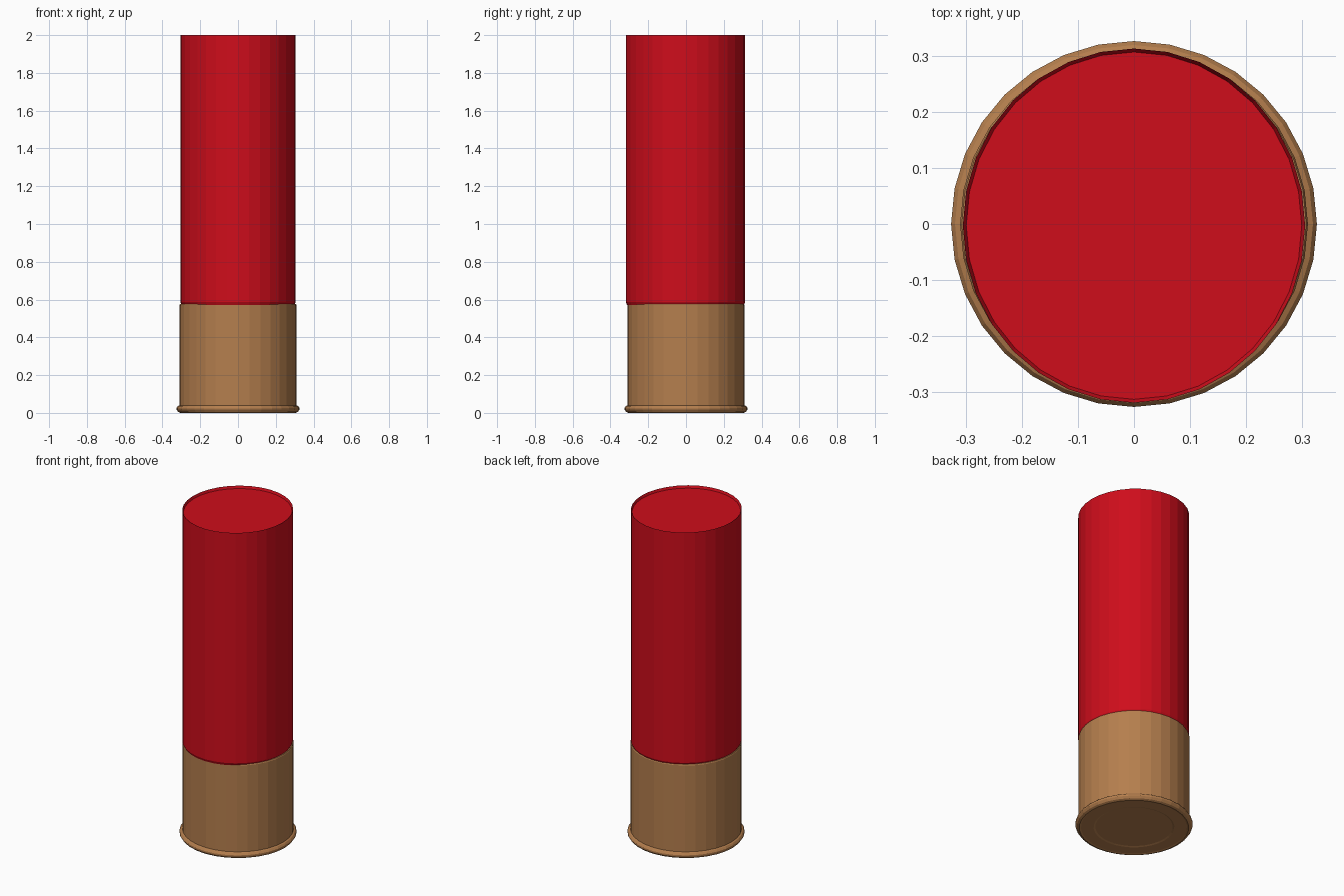
import bpy, bmesh
from math import sin, cos, tau

if "Cube" in bpy.data.objects:
    bpy.data.objects.remove(bpy.data.objects["Cube"])

SIDES = 32


def material(name, color):
    m = bpy.data.materials.new(name)
    m.diffuse_color = (*color, 1)
    m.use_nodes = True
    m.node_tree.nodes["Principled BSDF"].inputs["Base Color"].default_value = m.diffuse_color
    return m


def lathe(name, profile, mat, y_scale=1.0):
    """Turn (radius, z) points around z and close both ends with a flat disc."""
    bm = bmesh.new()
    rings = [[bm.verts.new((r * cos(tau * i / SIDES), r * y_scale * sin(tau * i / SIDES), z))
              for i in range(SIDES)] for r, z in profile]
    for low, high in zip(rings, rings[1:]):
        for i in range(SIDES):
            j = (i + 1) % SIDES
            bm.faces.new((low[i], low[j], high[j], high[i]))
    bm.faces.new(rings[0][::-1])
    bm.faces.new(rings[-1])
    mesh = bpy.data.meshes.new(name)
    bm.to_mesh(mesh)
    bm.free()
    mesh.materials.append(mat)
    obj = bpy.data.objects.new(name, mesh)
    bpy.context.collection.objects.link(obj)
    return obj


red = material("red_plastic", (0.62, 0.004, 0.011))
brass = material("brass", (0.46, 0.21, 0.075))

# Metal base: primer face, rolled rim, straight wall and top lip
lathe("metal_base", [
    (0.215, 0.006), (0.225, 0.003), (0.295, 0.003), (0.305, 0.0),
    (0.318, 0.006), (0.326, 0.018), (0.326, 0.026), (0.319, 0.036),
    (0.310, 0.040), (0.310, 0.570), (0.307, 0.576), (0.298, 0.576)], brass)

# Red tube, slightly oval, with a shallow recessed end disc
hull = lathe("plastic_tube", [
    (0.298, 0.570), (0.305, 0.586), (0.305, 2.0), (0.299, 1.985)], red, 1.035)
hull.location.y = -0.003
